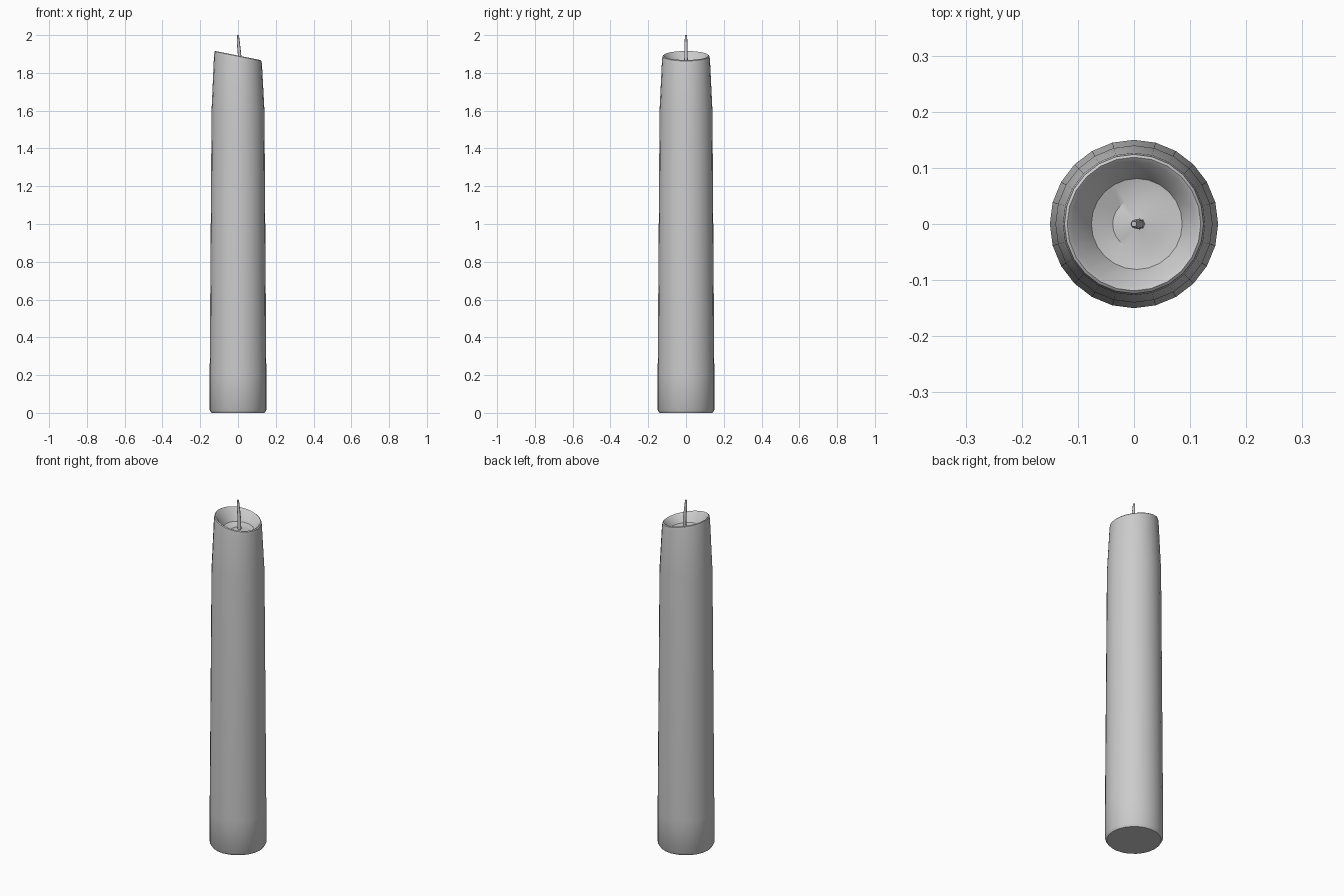
import bpy, bmesh, math

cube = bpy.data.objects.get("Cube")
if cube:
    bpy.data.objects.remove(cube)

grey = bpy.data.materials.new("wax_grey")
grey.use_nodes = True
COLOUR = (0.6, 0.6, 0.6, 1)
grey.diffuse_color = COLOUR
grey.node_tree.nodes["Principled BSDF"].inputs["Base Color"].default_value = COLOUR


def loft(name, rings, sides, smooth_angle):
    """Bridge circular rings given as (radius, height, centre x, tilt along x)."""
    bm = bmesh.new()
    loops = []
    for r, z, cx, tilt in rings:
        loop = []
        for i in range(sides):
            a = math.tau * i / sides
            x = cx + r * math.cos(a)
            loop.append(bm.verts.new((x, r * math.sin(a), z + tilt * x)))
        loops.append(loop)
    for low, high in zip(loops, loops[1:]):
        for i in range(sides):
            j = (i + 1) % sides
            bm.faces.new((low[i], low[j], high[j], high[i]))
    bm.faces.new(loops[0][::-1])
    bm.faces.new(loops[-1])
    mesh = bpy.data.meshes.new(name)
    bm.to_mesh(mesh)
    bm.free()
    mesh.materials.append(grey)
    obj = bpy.data.objects.new(name, mesh)
    bpy.context.collection.objects.link(obj)
    bpy.ops.object.select_all(action="DESELECT")
    obj.select_set(True)
    bpy.context.view_layer.objects.active = obj
    bpy.ops.object.shade_smooth_by_angle(angle=math.radians(smooth_angle))
    return obj


SLOPE = -0.2

# Tapered body with slanted rim and hollow melted top
loft("candle_body", [
    (0.141, 0, 0, 0),
    (0.15, 0.015, 0, 0),
    (0.15, 0.2, 0, 0),
    (0.14, 1.6, 0, 0),
    (0.127, 1.87, 0, SLOPE),
    (0.124, 1.888, 0, SLOPE),
    (0.119, 1.892, 0, SLOPE),
    (0.111, 1.886, 0, SLOPE),
    (0.081, 1.835, 0.005, -0.1),
    (0.045, 1.825, 0.007, 0),
    (0.008, 1.835, 0.008, 0),
], 24, 35)

# Thin leaning wick, narrowed at the tip
loft("wick", [
    (0.01, 1.82, 0.01, 0),
    (0.009, 1.9, 0.008, 0),
    (0.008, 1.96, 0.002, 0),
    (0.005, 2.0, 0, 0),
], 8, 50)
